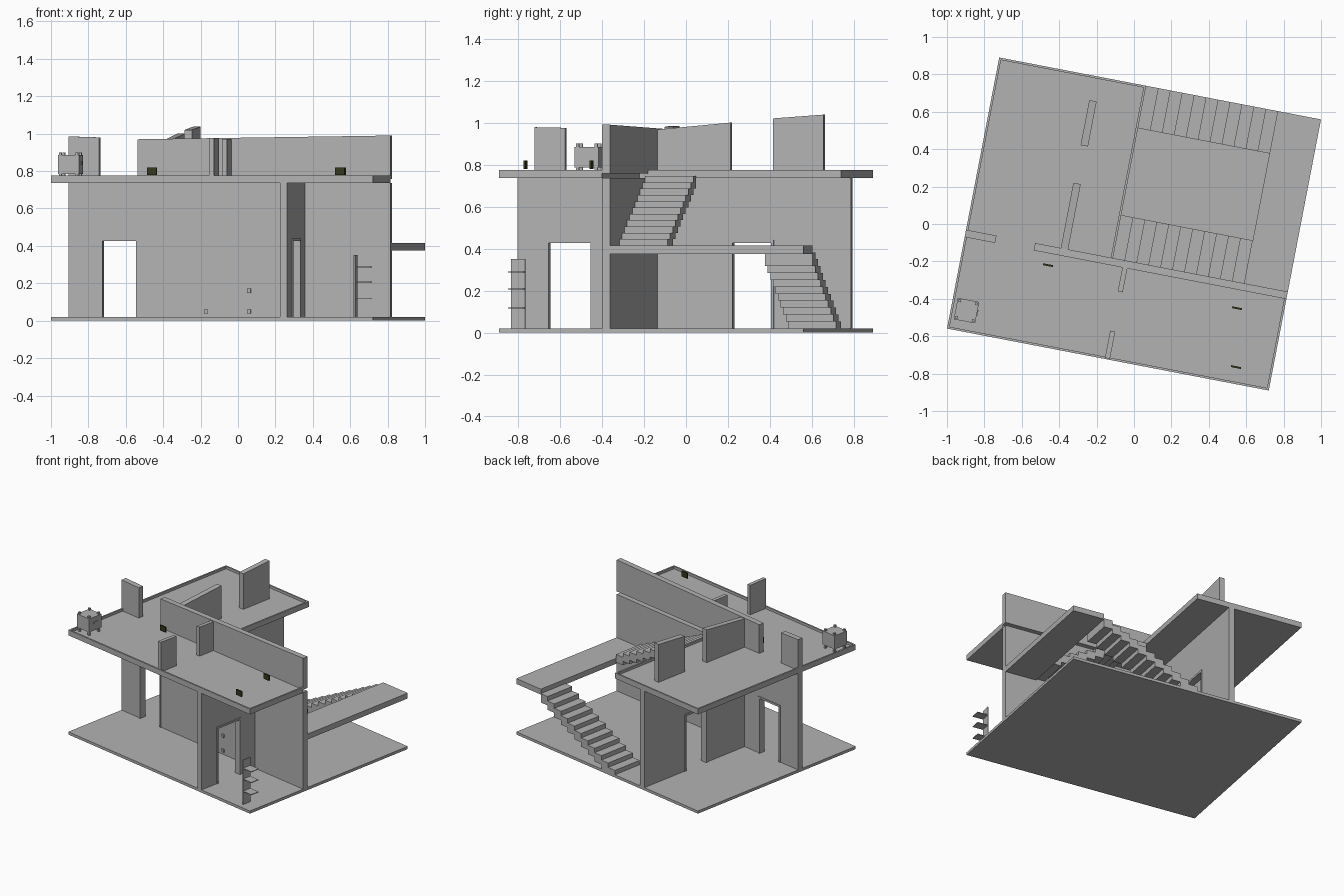
import bpy, bmesh, math
from mathutils import Matrix, Vector

cube = bpy.data.objects.get("Cube")
if cube:
    bpy.data.objects.remove(cube, do_unlink=True)

TURN = Matrix.Rotation(math.radians(-10.9), 4, 'Z')   # whole building is turned on its site
U, V = 0.876, 0.738                                    # half sizes of the plot
GROUND, CEIL, DECK, ROOF = 0.02, 0.735, 0.757, 0.775


def material(name, rgb):
    m = bpy.data.materials.new(name)
    m.use_nodes = True
    m.diffuse_color = (*rgb, 1)
    m.node_tree.nodes["Principled BSDF"].inputs["Base Color"].default_value = (*rgb, 1)
    return m


GREY = material("plain grey", (0.45, 0.45, 0.45))
DARK = material("dark olive", (0.035, 0.04, 0.012))


def prism(name, pts, axis, a, b, mat=GREY):
    """Extrude a profile from a to b along u, v or z."""
    def place(p, t):
        return {'u': (t, *p), 'v': (p[0], t, p[1]), 'z': (*p, t)}[axis]
    bm = bmesh.new()
    lo = [bm.verts.new(place(p, a)) for p in pts]
    hi = [bm.verts.new(place(p, b)) for p in pts]
    bm.faces.new(lo)
    bm.faces.new(hi[::-1])
    n = len(pts)
    for i in range(n):
        j = (i + 1) % n
        bm.faces.new((lo[i], hi[i], hi[j], lo[j]))
    bmesh.ops.recalc_face_normals(bm, faces=bm.faces)
    bm.transform(TURN)
    me = bpy.data.meshes.new(name)
    bm.to_mesh(me)
    bm.free()
    me.materials.append(mat)
    ob = bpy.data.objects.new(name, me)
    bpy.context.collection.objects.link(ob)
    return ob


def box(name, u, v, z, mat=GREY):
    return prism(name, [(u[0], v[0]), (u[1], v[0]), (u[1], v[1]), (u[0], v[1])], 'z', *z, mat)


def door_wall(name, axis, ends, door, faces, door_top=0.44):
    """Full height wall with a doorway and a slim frame lining it."""
    (s0, s1), (d0, d1), t = ends, door, 0.014
    prism(name, [(s0, GROUND), (d0, GROUND), (d0, door_top), (d1, door_top), (d1, GROUND),
                 (s1, GROUND), (s1, CEIL), (s0, CEIL)], axis, *faces)
    prism(name + "_door_frame",
          [(d0, GROUND), (d0 + t, GROUND), (d0 + t, door_top - t), (d1 - t, door_top - t),
           (d1 - t, GROUND), (d1, GROUND), (d1, door_top), (d0, door_top)],
          axis, faces[0] - 0.005, faces[1] + 0.005)


def cut_wall(name, axis, ends, tops, faces):
    """Upper wall with a slightly sloping top."""
    prism(name, [(ends[0], DECK), (ends[1], DECK), (ends[1], tops[1]), (ends[0], tops[0])],
          axis, *faces)


def stair(name, u0, u1, z0, z1, v, floor, steps=11):
    """Flight with stepped underside, rising from u0 to u1."""
    du, dz = (u1 - u0) / steps, (z1 - z0) / (steps + 1)
    top, under = [], []
    for i in range(steps):
        z = z0 + dz * (i + 1)
        for k in (i, i + 1):
            top.append((u0 + du * k, z))
            under.append((u0 + du * k, max(z - 2 * dz, floor)))
    prism(name, top + under[::-1], 'v', *v)


# Ground slab
box("ground_slab", (-U, U), (-V, V), (0, GROUND))

# L-shaped upper floor with a low rim
EDGE, WALL = -0.076, (-0.24, -0.2)
outline = [(-U, -V), (U, -V), (U, WALL[0]), (EDGE, WALL[0]), (EDGE, V), (-U, V)]
prism("upper_floor", outline, 'z', CEIL, DECK)
R = 0.012
box("rim_front", (-U, U), (-V, -V + R), (DECK, ROOF))
box("rim_right", (-U, -U + R), (-V + R, V - R), (DECK, ROOF))
box("rim_back", (-U, EDGE), (V - R, V), (DECK, ROOF))
box("rim_left", (U - R, U), (-V + R, WALL[0]), (DECK, ROOF))
box("rim_stairwell", (EDGE - R, EDGE), (WALL[1], V - R), (DECK, ROOF))

# Ground storey walls
SIDE = (-0.36, -0.32)
door_wall("long_wall", 'v', (-U, U), (-0.705, -0.493), WALL)
door_wall("rear_partition", 'u', (WALL[1], V), (0.15, 0.365), SIDE)
door_wall("front_partition", 'u', (-V, WALL[0]), (-0.6, -0.37), (0.37, 0.41))

# Upper storey walls
cut_wall("upper_long_wall", 'v', (-0.5, U), (0.97, 0.99), WALL)
cut_wall("upper_long_wall_end", 'v', (-U, -0.71), (0.985, 0.98), WALL)
cut_wall("upper_rear_wall", 'u', (WALL[1], 0.155), (0.967, 1.0), SIDE)
cut_wall("upper_rear_wall_end", 'u', (0.36, 0.605), (1.02, 1.038), SIDE)
cut_wall("upper_front_wall", 'u', (-0.37, WALL[0]), (0.972, 0.97), (-0.017, 0.01))
cut_wall("upper_front_wall_end", 'u', (-0.732, -0.584), (0.978, 0.975), (-0.017, 0.01))

# Landing and two flights of stairs
LAND, LAND_Z = 0.64, 0.415
box("landing", (LAND, U), (WALL[1], V), (LAND_Z - 0.04, LAND_Z))
stair("lower_stair", EDGE, LAND, GROUND, LAND_Z, (0.507, V), GROUND)
stair("upper_stair", LAND, EDGE, LAND_Z, ROOF, (WALL[1], 0.034), LAND_Z - 0.04)

# Storage box on feet, with corner knobs and a handle
cu, cv, h = -0.792, -0.624, 0.058
box("storage_box", (cu - h, cu + h), (cv - h, cv + h), (0.785, 0.885))
box("storage_box_handle", (cu + h, cu + h + 0.005), (cv - 0.015, cv + 0.015), (0.835, 0.85))
for su in (-1, 1):
    for sv in (-1, 1):
        u, v = cu + su * 0.045, cv + sv * 0.045
        for part, z in (("foot", (DECK, 0.785)), ("knob", (0.885, 0.9))):
            box("storage_box_" + part, (u - 0.007, u + 0.007), (v - 0.007, v + 0.007), z)

# Small dark fittings on the upper floor
for x, y in ((-0.46, -0.22), (0.55, -0.45), (0.545, -0.765)):
    p = TURN.inverted() @ Vector((x, y, 0))
    box("dark_fitting", (p.x - 0.027, p.x + 0.027), (p.y - 0.005, p.y + 0.005),
        (0.78, 0.82), DARK)

# Wall sockets
for u, z in ((-0.126, 0.05), (0.107, 0.05), (0.107, 0.16)):
    box("wall_socket", (u - 0.01, u + 0.01), (WALL[0] - 0.009, WALL[0]), (z - 0.011, z + 0.011))

# Shelf stand by the front corner
box("shelf_back", (0.765, 0.772), (-0.7, -0.632), (GROUND, 0.35))
for z in (0.115, 0.205, 0.285):
    box("shelf", (0.772, 0.85), (-0.7, -0.632), (z, z + 0.005))
